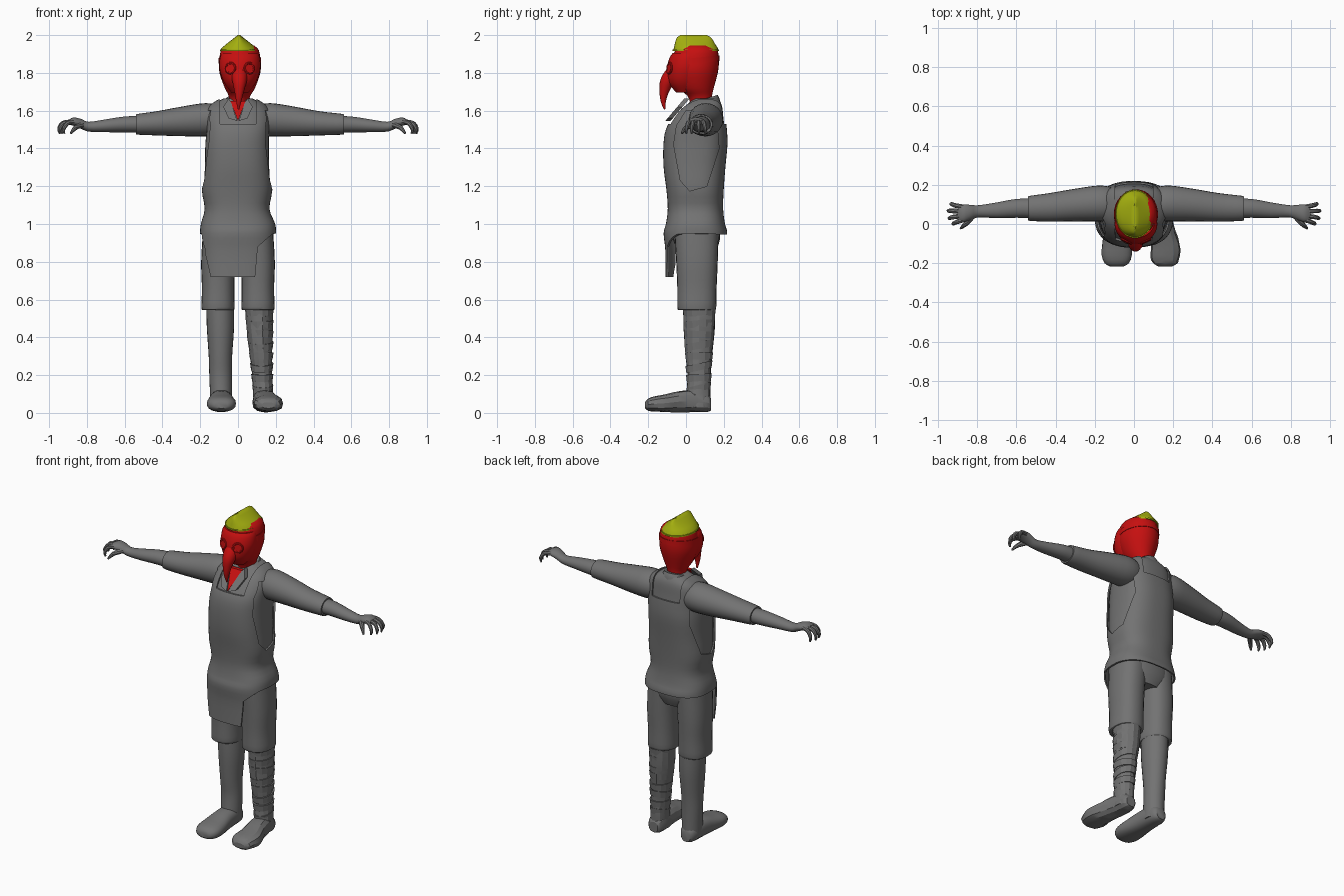
import bpy, bmesh, math, random
from mathutils import Vector

random.seed(4)
if "Cube" in bpy.data.objects:
    bpy.data.objects.remove(bpy.data.objects["Cube"])


def material(name, rgb):
    m = bpy.data.materials.new(name)
    m.use_nodes = True
    m.diffuse_color = (*rgb, 1)
    m.node_tree.nodes["Principled BSDF"].inputs["Base Color"].default_value = (*rgb, 1)
    return m


GREY = material("cloth grey", (0.17, 0.17, 0.17))
RED = material("mask red", (0.56, 0.005, 0.005))
OLIVE = material("cap yellow green", (0.38, 0.44, 0.005))


def finish(name, bm, mat, angle=40):
    bmesh.ops.recalc_face_normals(bm, faces=bm.faces)
    mesh = bpy.data.meshes.new(name)
    bm.to_mesh(mesh)
    bm.free()
    obj = bpy.data.objects.new(name, mesh)
    bpy.context.collection.objects.link(obj)
    if mat:
        mesh.materials.append(mat)
        smooth(obj, angle)
    return obj


def smooth(obj, angle):
    bpy.ops.object.select_all(action="DESELECT")
    obj.select_set(True)
    bpy.context.view_layer.objects.active = obj
    bpy.ops.object.shade_smooth_by_angle(angle=math.radians(angle))


def interpolate(rows, steps):
    """Smooth curve through rows of numbers."""
    rows = [Vector(r) for r in rows]
    out = []
    for i in range(len(rows) - 1):
        a, b, c, d = rows[max(i - 1, 0)], rows[i], rows[i + 1], rows[min(i + 2, len(rows) - 1)]
        for k in range(steps):
            t = k / steps
            out.append(b + (c - a) * (t / 2) + (a * 2 - b * 5 + c * 4 - d) * (t * t / 2)
                       + (b * 3 - a - c * 3 + d) * (t ** 3 / 2))
    return out + [rows[-1]]


def skin(bm, rings, caps=True):
    loops = [[bm.verts.new(p) for p in ring] for ring in rings]
    for low, high in zip(loops, loops[1:]):
        for i in range(len(low)):
            j = (i + 1) % len(low)
            bm.faces.new((low[i], low[j], high[j], high[i]))
    if caps:
        bm.faces.new(loops[0])
        bm.faces.new(loops[-1])


def loft(name, rows, mat, axis="z", n=24, power=2, steps=3, caps=True, shear=0, angle=40, jitter=0):
    """Rows: position on axis, two centre coordinates, two radii."""
    rings = []
    for pos, c1, c2, r1, r2 in interpolate(rows, steps):
        ring = []
        for i in range(n):
            a = math.tau * i / n
            co, si = math.cos(a), math.sin(a)
            k = 1 + random.uniform(-jitter, jitter)
            u = c1 + r1 * k * math.copysign(abs(co) ** (2 / power), co)
            v = c2 + r2 * k * math.copysign(abs(si) ** (2 / power), si)
            p = {"z": (u, v, pos), "x": (pos, u, v), "y": (u, pos, v)}[axis]
            ring.append(Vector(p) + Vector((0, 0, shear * (v - c2))))
        rings.append(ring)
    bm = bmesh.new()
    skin(bm, rings, caps)
    return finish(name, bm, mat, angle)


def tube(name, path, mat, n=10, steps=4):
    """Path rows: x, y, z, radius."""
    pts = interpolate(path, steps)
    rings = []
    for i, p in enumerate(pts):
        d = (pts[min(i + 1, len(pts) - 1)] - pts[max(i - 1, 0)]).to_3d().normalized()
        side = d.cross(Vector((0.3, 0.9, 0.3))).normalized()
        up = d.cross(side)
        angles = [math.tau * k / n for k in range(n)]
        rings.append([p.to_3d() + (side * math.cos(a) + up * math.sin(a)) * p[3] for a in angles])
    bm = bmesh.new()
    skin(bm, rings)
    return finish(name, bm, mat)


def prism(name, outline, place, lo, hi, mat=None):
    """Extrude an outline; place(u, v, depth) gives the point."""
    bm = bmesh.new()
    skin(bm, [[place(u, v, d) for u, v in outline] for d in (lo, hi)])
    return finish(name, bm, mat)


# Shirt and pelvis
torso = [(1.0, 0, .05, .185, .145), (1.08, -.005, .05, .16, .135), (1.18, -.005, .048, .175, .14),
         (1.3, -.005, .045, .17, .152), (1.42, -.005, .05, .168, .158), (1.5, 0, .055, .165, .15),
         (1.56, 0, .068, .165, .13), (1.61, 0, .085, .15, .108), (1.64, 0, .1, .12, .085),
         (1.665, 0, .105, .075, .065)]
loft("shirt", torso, GREY, n=40, power=2.6)
loft("pelvis", [(.85, 0, .06, .1, .095), (.92, 0, .055, .17, .125), (1.02, 0, .05, .175, .13)],
     GREY, power=2.4)

# Apron: a thin shell with its openings cut out
apron_rows = [(.72, 0, .05, .19, .148), (.86, 0, .05, .193, .148), (.95, 0, .05, .19, .157)] + torso
apron = loft("apron", [(z, x, y, a + .007, b + .007) for z, x, y, a, b in apron_rows],
             GREY, n=64, power=2.6, caps=False)
apron.modifiers.new("thickness", "SOLIDIFY").thickness = 0.009
apron.modifiers["thickness"].offset = 0


def from_side(u, v, d):
    return (d, u, v)


def from_front(u, v, d):
    return (u, d, v)


cutters = [
    prism("armhole_cutter", [(-.05, 1.52), (-.065, 1.42), (-.03, 1.23), (.02, 1.175), (.11, 1.2),
                             (.175, 1.4), (.165, 1.52), (.14, 1.6), (0, 1.6)], from_side, -1, 1),
    prism("hem_cutter", [(-.02, .95), (.4, .94), (.4, .6), (-.055, .6), (-.055, .87)], from_side, -1, 1),
    prism("flap_right_cutter", [(-.23, .95), (-.195, .93), (-.15, .745), (-.13, .6), (-.4, .6)],
          from_front, -1, 1),
    prism("flap_left_cutter", [(.22, .955), (.18, .945), (.105, .88), (.08, .6), (.4, .6)],
          from_front, -1, 1),
    prism("neck_cutter", [(-.095, 1.53), (.095, 1.53), (.1, 1.8), (-.1, 1.8)], from_front, -1, 1)]
for cutter in cutters:
    cut = apron.modifiers.new(cutter.name, "BOOLEAN")
    cut.operation, cut.solver, cut.object = "DIFFERENCE", "EXACT", cutter
    cutter.hide_render = True
graph = bpy.context.evaluated_depsgraph_get()
cut_mesh = bpy.data.meshes.new_from_object(apron.evaluated_get(graph))
apron.modifiers.clear()
apron.data = cut_mesh
for cutter in cutters:
    bpy.data.objects.remove(cutter)
smooth(apron, 40)

# Collar, lapels and bare chest
loft("collar", [(1.6, 0, .085, .1, .1), (1.635, 0, .088, .085, .09), (1.66, 0, .09, .066, .078)],
     GREY, shear=.3)


def on_chest(u, v, d):
    return (u, -.098 + (v - 1.55) * .85 + d, v)


prism("chest", [(0, 1.545), (.04, 1.65), (-.04, 1.65)], on_chest, -.003, .02, RED)
for side, s in (("left", 1), ("right", -1)):
    prism(side + "_lapel", [(s * x, z) for x, z in ((.004, 1.545), (.05, 1.56), (.078, 1.62),
                                                   (.05, 1.665), (.035, 1.64))],
          on_chest, -.008, .02, GREY)

# Arms and hands
for side, s in (("left", 1), ("right", -1)):
    end = .56 if s > 0 else .54

    def arm(name, rows, **kw):
        loft(side + name, [(s * r[0], *r[1:]) for r in rows], GREY, axis="x", **kw)

    arm("_sleeve", [(.09, .1, 1.55, .08, .075), (.17, .105, 1.552, .092, .088), (.3, .097, 1.543, .083, .078),
                    (.43, .085, 1.533, .073, .064), (end - .01, .08, 1.528, .064, .055),
                    (end, .08, 1.528, .058, .05)])
    arm("_forearm", [(.5, .08, 1.528, .05, .045), (.6, .08, 1.527, .048, .042), (.7, .07, 1.52, .04, .034),
                     (.79, .065, 1.515, .031, .026), (.83, .06, 1.53, .037, .026),
                     (.87, .055, 1.542, .045, .022), (.9, .052, 1.538, .036, .012)])
    for i, (base, tip, reach) in enumerate(((.087, .102, .936), (.065, .068, .95), (.042, .03, .945), (.022, .002, .925))):
        tube(f"{side}_finger_{i + 1}", [(s * .87, base, 1.542, .013), (s * (reach - .025), (base + tip) / 2, 1.535, .012),
                                        (s * (reach - .003), tip, 1.505, .01), (s * (reach - .006), tip, 1.478, .005)], GREY, n=8)
    tube(side + "_thumb", [(s * .825, .04, 1.525, .016), (s * .86, .0, 1.51, .013),
                           (s * .885, -.022, 1.48, .006)], GREY, n=8)

# Breeches
for side, s in (("left", 1), ("right", -1)):
    loft(side + "_breeches", [(.545, s * .105, .057, .082, .096), (.56, s * .106, .057, .088, .103),
                              (.66, s * .105, .058, .086, .104), (.8, s * .105, .058, .09, .11),
                              (.97, s * .093, .055, .092, .117)], GREY, power=2.3)

# Lower legs: the left one is rough with wrappings
loft("right_lower_leg", [(.58, -.095, .07, .073, .085), (.45, -.093, .07, .072, .083),
                         (.3, -.093, .068, .062, .07), (.2, -.092, .07, .06, .062),
                         (.1, -.09, .066, .058, .064), (.03, -.09, .065, .055, .064)], GREY)
loft("left_lower_leg", [(.58, .112, .07, .072, .086), (.45, .114, .07, .07, .083),
                        (.3, .122, .066, .058, .07), (.2, .128, .07, .052, .06),
                        (.1, .132, .066, .053, .064), (.03, .135, .065, .053, .064)],
     GREY, n=14, angle=22, jitter=.03)
for i in range(8):
    t = i / 7
    z = .53 - .4 * t
    x, y, a, b = .113 + .018 * t, .07 - .002 * t, .074 - .02 * t, .087 - .022 * t
    loft(f"leg_wrap_{i + 1}", [(z - .02, x, y, a - .003, b - .003), (z + .018, x, y, a + .002, b + .002)],
         GREY, n=14, steps=1, shear=random.uniform(-.25, .25), angle=22)

# Feet
for name, x, toe, n, rough in (("right_foot", -.09, -.088, 20, 0), ("left_foot", .133, .16, 12, .04)):
    mid = (x + toe) / 2
    loft(name, [(.132, x, .045, .03, .032), (.11, x, .055, .048, .05), (.05, x, .062, .058, .058),
                (-.03, mid, .06, .064, .056), (-.1, toe, .052, .074, .047), (-.16, toe, .048, .077, .041),
                (-.2, toe, .044, .062, .032), (-.217, toe, .04, .035, .016)],
         GREY, axis="y", n=n, power=2.4, steps=2, jitter=rough, angle=40 if not rough else 22)

# Head, mask and strap
loft("head", [(1.56, 0, .09, .055, .06), (1.64, .005, .08, .052, .058), (1.68, .008, .072, .058, .066),
              (1.72, .01, .055, .08, .092), (1.8, .01, .048, .108, .12), (1.86, .01, .05, .11, .124),
              (1.92, .01, .055, .1, .112), (1.945, .01, .055, .075, .085)], RED, n=32)
loft("face_mask", [(1.695, .01, -.01, .045, .04), (1.75, .01, -.01, .085, .085), (1.82, .01, -.002, .108, .1),
                   (1.88, .01, .005, .106, .092), (1.905, .01, .01, .095, .08)], RED, n=32)
loft("mask_strap", [(1.85, .01, .05, .113, .127), (1.88, .01, .051, .112, .125)], RED, n=32, shear=.1)
tube("beak", [(.008, -.06, 1.80, .046), (.008, -.1, 1.755, .038), (.006, -.116, 1.7, .025),
              (.004, -.12, 1.65, .014), (.003, -.113, 1.607, .004)], RED, n=14)

# Goggles
for side, s in (("left", 1), ("right", -1)):
    place = Vector((.01 + s * .05, -.087, 1.825))
    facing = Vector((s * .45, -1, .1)).to_track_quat("Z", "Y").to_euler()
    bpy.ops.mesh.primitive_torus_add(major_radius=.026, minor_radius=.007, major_segments=20,
                                     minor_segments=8, location=place, rotation=facing)
    rim = bpy.context.object
    rim.name = side + "_goggle_rim"
    bpy.ops.mesh.primitive_cylinder_add(radius=.024, depth=.008, vertices=20, location=place, rotation=facing)
    lens = bpy.context.object
    lens.name = side + "_goggle_lens"
    for part in (rim, lens):
        part.data.materials.append(RED)
        smooth(part, 40)

# Folded cap with a fore-and-aft ridge
loft("cap", [(1.918, .005, .052, .098, .12), (1.932, .005, .052, .092, .116), (1.95, .005, .048, .07, .108),
             (1.97, .005, .045, .045, .1), (1.988, .005, .042, .022, .09), (2.0, .005, .04, .006, .07)],
     OLIVE, n=32, steps=1)
loft("cap_brim", [(1.915, .005, .052, .1, .124), (1.923, .005, .052, .1, .124)], OLIVE, n=32, steps=1)
